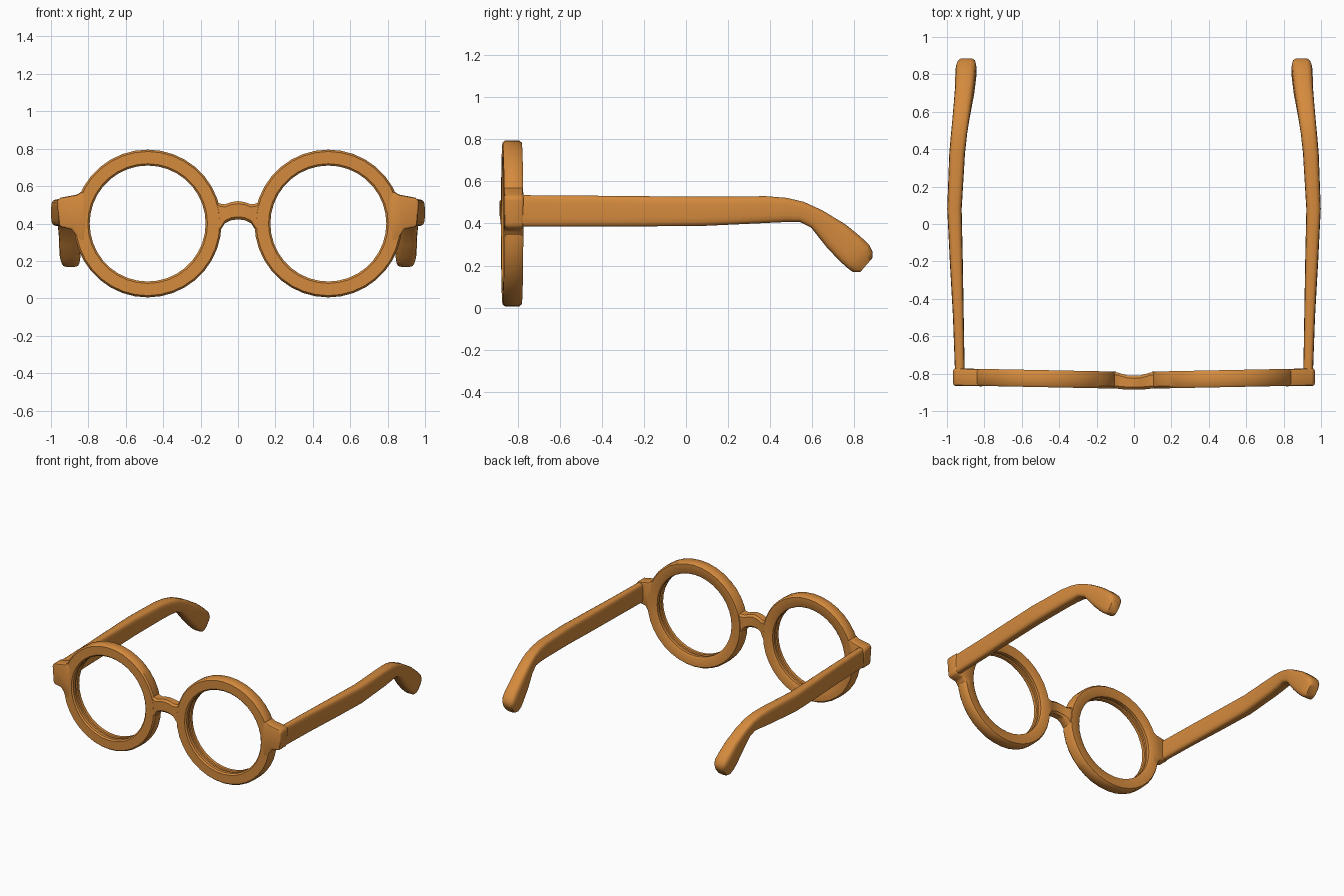
import bpy, bmesh, math

if "Cube" in bpy.data.objects:
    bpy.data.objects.remove(bpy.data.objects["Cube"])

mat = bpy.data.materials.new("warm amber brown")
mat.diffuse_color = (0.66, 0.255, 0.047, 1)
mat.use_nodes = True
mat.node_tree.nodes["Principled BSDF"].inputs["Base Color"].default_value = mat.diffuse_color


def finish(name, bm, bevel=0.0, angle=40):
    bmesh.ops.recalc_face_normals(bm, faces=bm.faces)
    me = bpy.data.meshes.new(name)
    bm.to_mesh(me)
    bm.free()
    me.materials.append(mat)
    ob = bpy.data.objects.new(name, me)
    bpy.context.collection.objects.link(ob)
    bpy.ops.object.select_all(action='DESELECT')
    ob.select_set(True)
    bpy.context.view_layer.objects.active = ob
    if bevel:
        m = ob.modifiers.new("bevel", 'BEVEL')
        m.width, m.segments, m.limit_method = bevel, 2, 'ANGLE'
        m.angle_limit = math.radians(40)
        bpy.ops.object.modifier_apply(modifier=m.name)
    bpy.ops.object.shade_smooth_by_angle(angle=math.radians(angle))
    return ob


def skin(bm, rows, closed):
    # bridge consecutive closed loops of points; cap the ends if not closed
    rows = [[bm.verts.new(p) for p in r] for r in rows]
    n = len(rows[0])
    for i in range(len(rows) if closed else len(rows) - 1):
        a, b = rows[i], rows[(i + 1) % len(rows)]
        for j in range(n):
            k = (j + 1) % n
            bm.faces.new((a[j], a[k], b[k], b[j]))
    if not closed:
        bm.faces.new(rows[0])
        bm.faces.new(rows[-1])


def wrap(x):
    # slight face-form curve: the front sweeps back away from the nose
    return 0.02 * (abs(x) - 0.1)


# rim section (radius, y): rounded outside, shallow lens groove inside
RIM = [(.385, -.880), (.395, -.868), (.395, -.802), (.385, -.789), (.322, -.789),
       (.310, -.798), (.310, -.822), (.318, -.826), (.318, -.842), (.310, -.846),
       (.310, -.870), (.320, -.880)]

# end piece outline (x, z)
END = [(.80, .52), (.83, .575), (.86, .555), (.95, .538), (.968, .52),
       (.957, .39), (.945, .38), (.89, .37), (.85, .31), (.82, .30), (.81, .40)]

# temple stations: top (y, z), bottom (y, z), inner x, outer x
TEMPLE = [(-.80, .535, -.80, .385, .905, .957),
          (-.50, .533, -.50, .386, .910, .968),
          (-.20, .530, -.20, .386, .915, .985),
          (.08, .528, .08, .388, .921, .999),
          (.38, .530, .38, .402, .903, .988),
          (.48, .522, .48, .407, .892, .979),
          (.56, .503, .54, .408, .882, .972),
          (.65, .462, .595, .38, .870, .965),
          (.76, .395, .67, .285, .854, .957),
          (.83, .338, .73, .222, .846, .956),
          (.870, .300, .765, .190, .842, .953),
          (.886, .270, .795, .168, .846, .945),
          (.886, .235, .828, .168, .860, .932)]

for s, side in ((-1, "left"), (1, "right")):
    # round lens rim
    bm = bmesh.new()
    rows = []
    for i in range(36):
        a = 2 * math.pi * i / 36
        row = []
        for r, y in RIM:
            x = s * (.483 + r * math.cos(a))
            row.append((x, y + wrap(x), .40 + r * math.sin(a)))
        rows.append(row)
    skin(bm, rows, True)
    finish(side + "_rim", bm)

    # end piece joining rim and temple
    bm = bmesh.new()
    skin(bm, [[(s * x, y + wrap(x), z) for x, z in END] for y in (-.882, -.789)], False)
    finish(side + "_end_piece", bm, 0.012)

    # temple arm with drooping ear tip, rounded-box section
    bm = bmesh.new()
    rows = []
    for ty, tz, by, bz, xi, xo in TEMPLE:
        row = []
        for j in range(16):
            a = 2 * math.pi * (j + .5) / 16
            c, d = math.cos(a), math.sin(a)
            u = math.copysign(abs(c) ** .5, c)
            v = math.copysign(abs(d) ** .5, d) / .995
            t = .5 + .5 * v
            row.append((s * ((xi + xo) / 2 + u * (xo - xi) / 2),
                        by + (ty - by) * t, bz + (tz - bz) * t))
        rows.append(row)
    skin(bm, rows, False)
    finish(side + "_temple", bm, 0, 50)

# arched nose bridge, lofted across x: (x, z top, z bottom, y front, y back)
HALF = [(.0, .520, .422, -.886, -.811), (.035, .515, .418, -.885, -.809),
        (.07, .503, .402, -.883, -.800), (.09, .505, .370, -.880, -.793),
        (.13, .520, .330, -.878, -.791)]
stations = [(-x, *r) for x, *r in HALF[:0:-1]] + HALF
bm = bmesh.new()
c = .014
skin(bm, [[(x, f + c, t), (x, b - c, t), (x, b, t - c), (x, b, o + c),
           (x, b - c, o), (x, f + c, o), (x, f, o + c), (x, f, t - c)]
          for x, t, o, f, b in stations], False)
finish("nose_bridge", bm)
